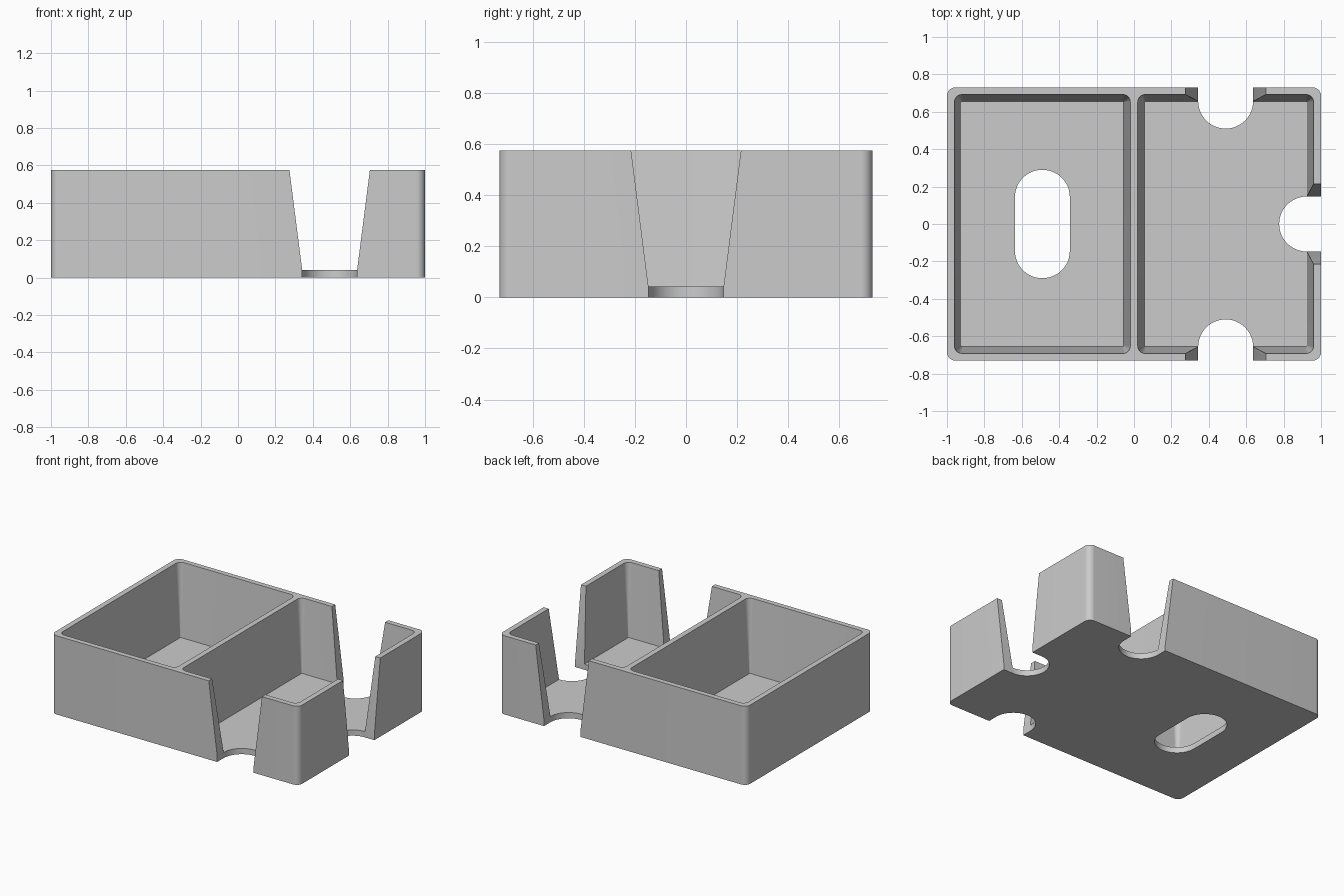
import bpy, bmesh, math
from mathutils import Vector

if "Cube" in bpy.data.objects:
    bpy.data.objects.remove(bpy.data.objects["Cube"], do_unlink=True)

HEIGHT, FLOOR, DEPTH = 0.575, 0.042, 0.73
HOLE_R = 0.147
SLOT_X = 0.49


def outline(x0, x1, y0, y1, r, z, steps=12):
    """Rounded rectangle, counter-clockwise, at height z."""
    pts = []
    corners = [(x1 - r, y1 - r), (x0 + r, y1 - r), (x0 + r, y0 + r), (x1 - r, y0 + r)]
    for i, (cx, cy) in enumerate(corners):
        for s in range(steps + 1):
            a = math.pi / 2 * (i + s / steps)
            pts.append(Vector((cx + r * math.cos(a), cy + r * math.sin(a), z)))
    return pts


def loft(name, low, high):
    """Closed solid between two matching outlines."""
    bm = bmesh.new()
    a = [bm.verts.new(p) for p in low]
    b = [bm.verts.new(p) for p in high]
    n = len(a)
    for i in range(n):
        j = (i + 1) % n
        bm.faces.new((a[i], a[j], b[j], b[i]))
    bm.faces.new(a[::-1])
    bm.faces.new(b)
    bmesh.ops.remove_doubles(bm, verts=bm.verts, dist=1e-5)
    bmesh.ops.recalc_face_normals(bm, faces=bm.faces)
    mesh = bpy.data.meshes.new(name)
    bm.to_mesh(mesh)
    bm.free()
    obj = bpy.data.objects.new(name, mesh)
    bpy.context.collection.objects.link(obj)
    return obj


def open_top(name, low, high):
    """Tapered cutter carried on past the rim along its own slope."""
    return loft(name, low, [p + (q - p) * 1.1 for p, q in zip(low, high)])


def hole(name, x0, x1, y0, y1):
    return loft(name, outline(x0, x1, y0, y1, HOLE_R, -0.1),
                outline(x0, x1, y0, y1, HOLE_R, FLOOR + 0.03))


# Outer block
tray = loft("divided_tray", outline(-1, 1, -DEPTH, DEPTH, 0.045, 0),
            outline(-1, 1, -DEPTH, DEPTH, 0.045, HEIGHT))
cutters = []

# Two drafted compartments
for name, x0, x1 in (("left", 0.02, 0.96), ("right", -0.96, -0.02)):
    t = 0.036
    cutters.append(open_top(
        name + "_compartment_cutter",
        outline(x0 + t, x1 - t, -0.692 + t, 0.692 - t, 0.006, FLOOR),
        outline(x0, x1, -0.692, 0.692, 0.04, HEIGHT)))

# Oblong floor hole
cutters.append(hole("floor_hole_cutter", -SLOT_X - HOLE_R, -SLOT_X + HOLE_R, -0.29, 0.29))

# Finger slots: flared wall opening above a round-ended floor notch
FLARE = 0.215
for name, s in (("front", -1), ("back", 1)):
    ya, yb = sorted((s * 0.65, s * 0.9))
    cutters.append(open_top(
        name + "_slot_cutter",
        outline(SLOT_X - HOLE_R, SLOT_X + HOLE_R, ya, yb, 0, FLOOR),
        outline(SLOT_X - FLARE, SLOT_X + FLARE, ya, yb, 0, HEIGHT)))
    ya, yb = sorted((s * 0.51, s * 1.1))
    cutters.append(hole(name + "_notch_cutter", SLOT_X - HOLE_R, SLOT_X + HOLE_R, ya, yb))
cutters.append(open_top(
    "side_slot_cutter",
    outline(0.915, 1.2, -HOLE_R, HOLE_R, 0, FLOOR),
    outline(0.915, 1.2, -FLARE, FLARE, 0, HEIGHT)))
cutters.append(hole("side_notch_cutter", 0.776, 1.4, -HOLE_R, HOLE_R))

# Cut everything out of the block
bpy.ops.object.select_all(action="DESELECT")
bpy.context.view_layer.objects.active = tray
tray.select_set(True)
for cutter in cutters:
    cutter.hide_render = True
    mod = tray.modifiers.new(cutter.name, "BOOLEAN")
    mod.operation = "DIFFERENCE"
    mod.solver = "EXACT"
    mod.object = cutter
    bpy.ops.object.modifier_apply(modifier=mod.name)
for cutter in cutters:
    bpy.data.objects.remove(cutter, do_unlink=True)

# Plain grey finish
grey = bpy.data.materials.new("light_grey")
grey.use_nodes = True
colour = (0.6, 0.6, 0.6, 1)
grey.diffuse_color = colour
grey.node_tree.nodes["Principled BSDF"].inputs["Base Color"].default_value = colour
tray.data.materials.clear()
tray.data.materials.append(grey)
bpy.ops.object.shade_smooth_by_angle(angle=math.radians(30))
